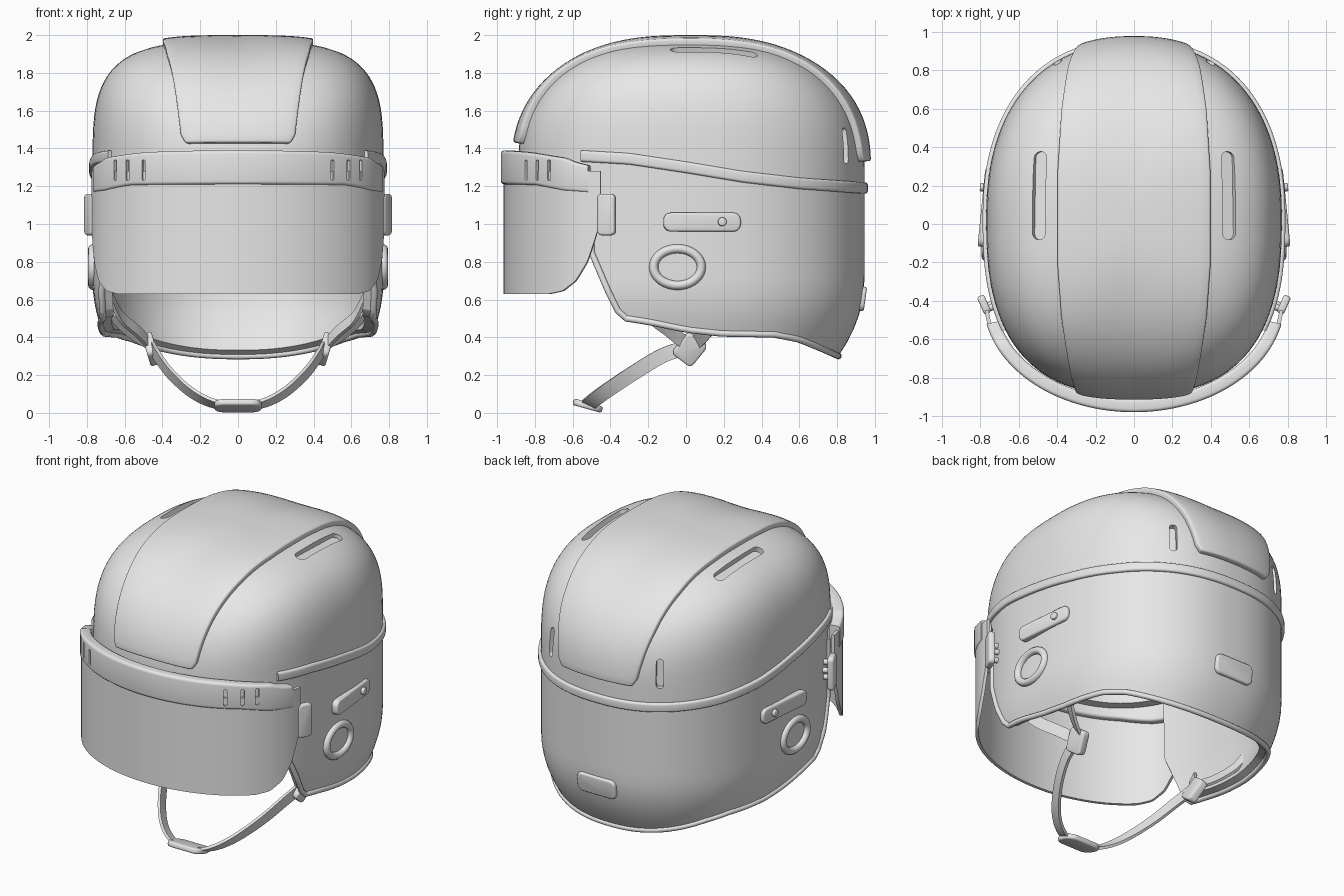
import bpy, bmesh, math
from mathutils import Vector, Matrix

if "Cube" in bpy.data.objects:
    bpy.data.objects.remove(bpy.data.objects["Cube"])

grey = bpy.data.materials.new("light_grey")
grey.diffuse_color = (0.8, 0.8, 0.8, 1)
grey.use_nodes = True
grey.node_tree.nodes["Principled BSDF"].inputs["Base Color"].default_value = grey.diffuse_color

# Helmet envelope: half width, half length, centre y, dome base, dome height
A, B, C, Z0, H = 0.77, 0.917, 0.0275, 1.30, 0.665
Q_FRONT, Q_BACK = 2.6, 2.3


def tab(t, pts):
    """Piecewise linear lookup."""
    if t <= pts[0][0]:
        return pts[0][1]
    for (a, u), (b, v) in zip(pts, pts[1:]):
        if t <= b:
            return u + (v - u) * (t - a) / (b - a)
    return pts[-1][1]


def plan(t):
    """Unit plan outline, t = 0 at the front."""
    s, c = math.sin(t), math.cos(t)
    q = 2 / (Q_FRONT if c > 0 else Q_BACK)
    return math.copysign(abs(s) ** q, s), -math.copysign(abs(c) ** q, c)


def theta_of(y):
    u = (C - y) / B
    return math.acos(math.copysign(abs(u) ** ((Q_FRONT if u > 0 else Q_BACK) / 2), u))


def fullness(sx):
    return 2.35 + 1.25 * sx * sx


def envelope(p):
    """Below 1 inside the dome, above 1 outside."""
    q = Q_FRONT if p[1] < C else Q_BACK
    e = (abs(p[0] / A) ** q + abs((p[1] - C) / B) ** q) ** (1 / q)
    n = fullness(abs(p[0]) / A / max(e, 1e-6))
    return e ** n + (max(0, p[2] - Z0) / H) ** n


def on_dome(x, phi, off=0):
    """Dome point at width x and angle phi in the lengthwise plane."""
    lo, hi = 0, 2
    d = Vector((0, math.cos(phi), math.sin(phi)))
    for _ in range(40):
        m = (lo + hi) / 2
        lo, hi = (m, hi) if envelope(Vector((x, C, Z0)) + d * m) < 1 else (lo, m)
    return Vector((x, C, Z0)) + d * (lo + off)


def normal_at(p):
    return Vector([envelope(p + v) - envelope(p - v) for v in Matrix.Scale(1e-3, 3)]).normalized()


def add(name, bm):
    bmesh.ops.recalc_face_normals(bm, faces=bm.faces)
    me = bpy.data.meshes.new(name)
    bm.to_mesh(me)
    bm.free()
    o = bpy.data.objects.new(name, me)
    bpy.context.collection.objects.link(o)
    me.materials.append(grey)
    return o


def finish(o, angle=40):
    """Apply modifiers and smooth the surface."""
    bpy.ops.object.select_all(action='DESELECT')
    o.select_set(True)
    bpy.context.view_layer.objects.active = o
    bpy.ops.object.convert(target='MESH')
    bpy.ops.object.shade_smooth_by_angle(angle=math.radians(angle))


def grid(name, cols, ring=False, loop=False, cap=False, pole=None):
    """Skin columns of points; ring joins the last column, loop closes each column."""
    bm = bmesh.new()
    v = [[bm.verts.new(p) for p in c] for c in cols]
    n, m = len(v), len(v[0])
    for i in range(n if ring else n - 1):
        a, b = v[i], v[(i + 1) % n]
        for j in range(m if loop else m - 1):
            k = (j + 1) % m
            bm.faces.new((a[j], b[j], b[k], a[k]))
    if cap:
        bm.faces.new(v[0])
        bm.faces.new(v[-1])
    if pole:
        top = bm.verts.new(pole)
        for i in range(n):
            bm.faces.new((v[i][-1], v[(i + 1) % n][-1], top))
    return add(name, bm)


def thicken(o, t, offset):
    m = o.modifiers.new("thickness", 'SOLIDIFY')
    m.thickness, m.offset = t, offset


def bevel(o, w):
    m = o.modifiers.new("round", 'BEVEL')
    m.width, m.segments, m.limit_method = w, 3, 'ANGLE'


def corners(hx, hy, r, seg):
    """Rounded rectangle outline."""
    return [(sx * (hx - r) + r * math.cos(math.pi / 2 * (q + k / seg)),
             sy * (hy - r) + r * math.sin(math.pi / 2 * (q + k / seg)))
            for q, (sx, sy) in enumerate(((1, 1), (-1, 1), (-1, -1), (1, -1))) for k in range(seg + 1)]


def pill(name, loc, normal, along, length, width, depth, corner=.98, edge=0.012):
    """Rounded plate lying across a normal."""
    z = Vector(normal).normalized()
    x = Vector(along)
    x = (x - z * x.dot(z)).normalized()
    out = corners(length / 2, width / 2, width / 2 * corner, 6)
    o = grid(name, [[(a, b, d) for a, b in out] for d in (-depth / 2, depth / 2)], loop=True, cap=True)
    rot = Matrix((x, z.cross(x), z)).transposed().to_4x4()
    o.data.transform(Matrix.Translation(loc) @ rot)
    if edge:
        bevel(o, edge)
        finish(o)
    return o


def cut(o, cutter):
    m = o.modifiers.new("slot", 'BOOLEAN')
    m.operation, m.solver, m.object = 'DIFFERENCE', 'EXACT', cutter
    return cutter


# Shell: open face at the front, dome above, tapered skirt below
EDGE = [(-.505, 1.27), (-.5, .85), (-.42, .66), (-.37, .54), (-.33, .5), (-.2, .48), (0, .44),
        (.2, .42), (.5, .415), (.65, .39), (.78, .35), (.945, .3)]


def wall(t, z):
    k = 1 - .15 * (max(0, .7 - z) / .4) ** 2
    u, v = plan(t)
    return Vector((A * k * u, C + B * k * v, z))


def rim(t):
    return wall(t, tab(C + B * plan(t)[1], EDGE))


half = sorted({round(math.pi * i / 64, 5) for i in range(65)} |
              {round(theta_of(y), 5) for y, _ in EDGE[:5]})
cols = []
for t in half + [-t for t in reversed(half[1:-1])]:
    low = rim(t).z
    u, v = plan(t)
    n = fullness(u)
    c = [wall(t, low + (Z0 - low) * j / 14) for j in range(15)]
    for j in range(1, 24):
        w = math.pi / 2 * j / 24
        e = math.cos(w) ** (2 / n)
        c.append(Vector((A * e * u, C + B * e * v, Z0 + H * math.sin(w) ** (2 / n))))
    cols.append(c)
shell = grid("helmet_shell", cols, ring=True, pole=(0, C, Z0 + H))
thicken(shell, .06, -1)
cutters = []
for s in (1, -1):
    for x, phi, along, ln, w in ((.495, math.radians(79), (0, 1, 0), .46, .07),
                                 (.4, math.radians(8), (0, 0, 1), .19, .045)):
        p = on_dome(s * x, phi)
        cutters.append(cut(shell, pill("vent_cutter", p, normal_at(p), along, ln, w, .09, edge=0)))
finish(shell)

# Piping along the lower edge
side = [rim(t) for t in half if C + B * plan(t)[1] > -.503]
side = [Vector((side[0].x, side[0].y, 1.22))] + side
path = side + [Vector((-p.x, p.y, p.z)) for p in reversed(side[:-1])]
cu = bpy.data.curves.new("edge_piping", 'CURVE')
cu.dimensions, cu.bevel_depth, cu.bevel_resolution, cu.use_fill_caps = '3D', .017, 3, True
sp = cu.splines.new('POLY')
sp.points.add(len(path) - 1)
for p, q in zip(sp.points, path):
    p.co = (*q, 1)
cu.materials.append(grey)
piping = bpy.data.objects.new("edge_piping", cu)
bpy.context.collection.objects.link(piping)
finish(piping)

# Flat trim around the middle
TRIM = [(-.55, 1.36), (-.3, 1.345), (0, 1.30), (.3, 1.25), (.6, 1.215), (.95, 1.19)]
t0 = theta_of(-.55)
cols = []
for i in range(121):
    p = wall(t0 + (2 * math.pi - 2 * t0) * i / 120, 1.2)
    nrm = normal_at(p)
    p.z = tab(p.y, TRIM)
    cols.append([p + nrm * a + Vector((0, 0, b)) for a, b in corners(.018, .03, .014, 4)])
finish(grid("middle_trim", cols, loop=True, cap=True))

# Raised centre panel over the crown
WIDTH = [(2, .28), (12, .31), (25, .345), (45, .38), (70, .4), (110, .4), (130, .38), (150, .34), (172, .3)]
cols = []
for i in range(61):
    deg = 2 + 170 * i / 60
    w = tab(deg, WIDTH) - (.02 if i in (0, 60) else 0)
    cols.append([on_dome(w * (j / 8 - 1), math.radians(deg), .035) for j in range(17)])
panel = grid("crown_panel", cols)
if panel.data.polygons[500].normal.z < 0:
    panel.data.flip_normals()
thicken(panel, .05, -1)
bevel(panel, .012)
finish(panel)

# Visor
LOWER = [(-.72, .63), (-.65, .645), (-.58, .7), (-.52, .8), (-.47, .95), (-.45, 1.05)]


def arc(t, a, b, z):
    return Vector((a * math.sin(t), -.40 - b * math.cos(t), z))


cols = []
for i in range(97):
    t = 1.48 * (i / 48 - 1)
    low = tab(arc(t, 0, .555, 0).y, LOWER)
    cols.append([arc(t, .77, .555, low + (1.28 - low) * j / 8) for j in range(9)])
visor = grid("visor", cols)
thicken(visor, .02, 0)
finish(visor)

# Visor band with slots
TOP = [(-.98, 1.39), (-.85, 1.38), (-.75, 1.365), (-.65, 1.35), (-.6, 1.33), (-.52, 1.31)]
BOT = [(-.98, 1.21), (-.8, 1.205), (-.65, 1.175), (-.52, 1.165)]
cols = []
for i in range(81):
    t = math.acos(.12 / .58) * (i / 40 - 1)
    y = arc(t, 0, .58, 0).y
    hi, lo = tab(y, TOP), tab(y, BOT)
    cols.append([arc(t, .75 + a, .545 + a, (hi + lo) / 2 + b)
                 for a, b in corners(.035, (hi - lo) / 2, .018, 4)])
band = grid("visor_band", cols, loop=True, cap=True)
for s in (1, -1):
    for x in (.5, .585, .65):
        t = math.asin(s * x / .785)
        p = arc(t, .785, .58, 1.285)
        nrm = (math.sin(t) / .785, -math.cos(t) / .58, 0)
        cutters.append(cut(band, pill("slot_cutter", p, nrm, (0, 0, 1), .11, .022, .04, edge=0)))
finish(band, 30)
for c in cutters:
    bpy.data.objects.remove(c)

# Rear plate
pill("rear_plate", (0, .925, .605), (0, 1, -.14), (1, 0, 0), .28, .13, .05, .6)


def ribbon(name, pts, across, width):
    """Flat strap through points, its width direction blending along the way."""
    cols = []
    n = (len(pts) - 1) * 6
    for i in range(n + 1):
        f = i / n
        k = min(int(f * (len(pts) - 1)), len(pts) - 2)
        u = f * (len(pts) - 1) - k
        p = [Vector(pts[max(0, min(len(pts) - 1, k + d))]) for d in (-1, 0, 1, 2)]
        q = .5 * (2 * p[1] + (p[2] - p[0]) * u + (2 * p[0] - 5 * p[1] + 4 * p[2] - p[3]) * u * u
                  + (3 * p[1] - p[0] - 3 * p[2] + p[3]) * u ** 3)
        d = Vector(across[0]).lerp(Vector(across[1]), f).normalized() * width / 2
        cols.append([q - d, q + d])
    o = grid(name, cols)
    thicken(o, .018, 0)
    finish(o)


# Side fittings and straps
for s, tag in ((1, "right"), (-1, "left")):
    out = Vector((s * .91, -.4, 0)).normalized()
    lug = Vector((s * .78, -.42, 1.05))
    pill(tag + "_visor_lug", lug, out, (0, 0, 1), .22, .1, .04, .5)
    for dy, dz in ((-.03, .05), (-.03, -.05), (-.015, 0)):
        base = lug - out * .04 + Vector((0, dy, dz))
        pill(tag + "_lug_bolt", base, out, (0, 0, 1), .035, .035, .08, edge=.004)
    face = (s, .1, 0)
    pill(tag + "_side_plate", (s * .772, .085, 1.01), face, (0, 1, 0), .41, .1, .045, .8)
    pill(tag + "_plate_bolt", (s * .772, .19, 1.012), face, (0, 1, 0), .045, .045, .06, edge=.006)
    # Ear ring
    cols = []
    for i in range(48):
        t = 2 * math.pi * i / 48
        cols.append([(s * (.768 + .026 * math.sin(v)), -.045 + (.126 + .024 * math.cos(v)) * math.cos(t),
                      .772 + (.097 + .024 * math.cos(v)) * math.sin(t))
                     for v in [2 * math.pi * j / 12 for j in range(12)]])
    finish(grid(tag + "_ear_ring", cols, ring=True, loop=True), 80)
    # Chin straps
    for part, pts, across, w in (
            ("chin", ((0, -.525, .035), (.13, -.51, .05), (.25, -.43, .11), (.36, -.28, .21),
                      (.43, -.12, .305), (.455, .02, .35)), ((0, -.95, .3), (0, -.45, .9)), .08),
            ("front", ((.455, .02, .35), (.53, -.08, .43), (.62, -.18, .51), (.68, -.26, .63)),
             ((0, .5, .85), (0, .7, .7)), .07),
            ("rear", ((.455, .04, .36), (.56, .1, .42), (.66, .17, .51), (.72, .22, .62)),
             ((0, -.6, .8), (0, -.8, .6)), .07)):
        ribbon(f"{tag}_{part}_strap", [(s * x, y, z) for x, y, z in pts], across, w)
    pill(tag + "_buckle", (s * .46, .02, .338), (s, 0, -.3), (0, .6, .8), .15, .13, .055, .4)
pill("chin_buckle", (0, -.52, .038), (0, .27, .96), (1, 0, 0), .25, .16, .035, .7)
